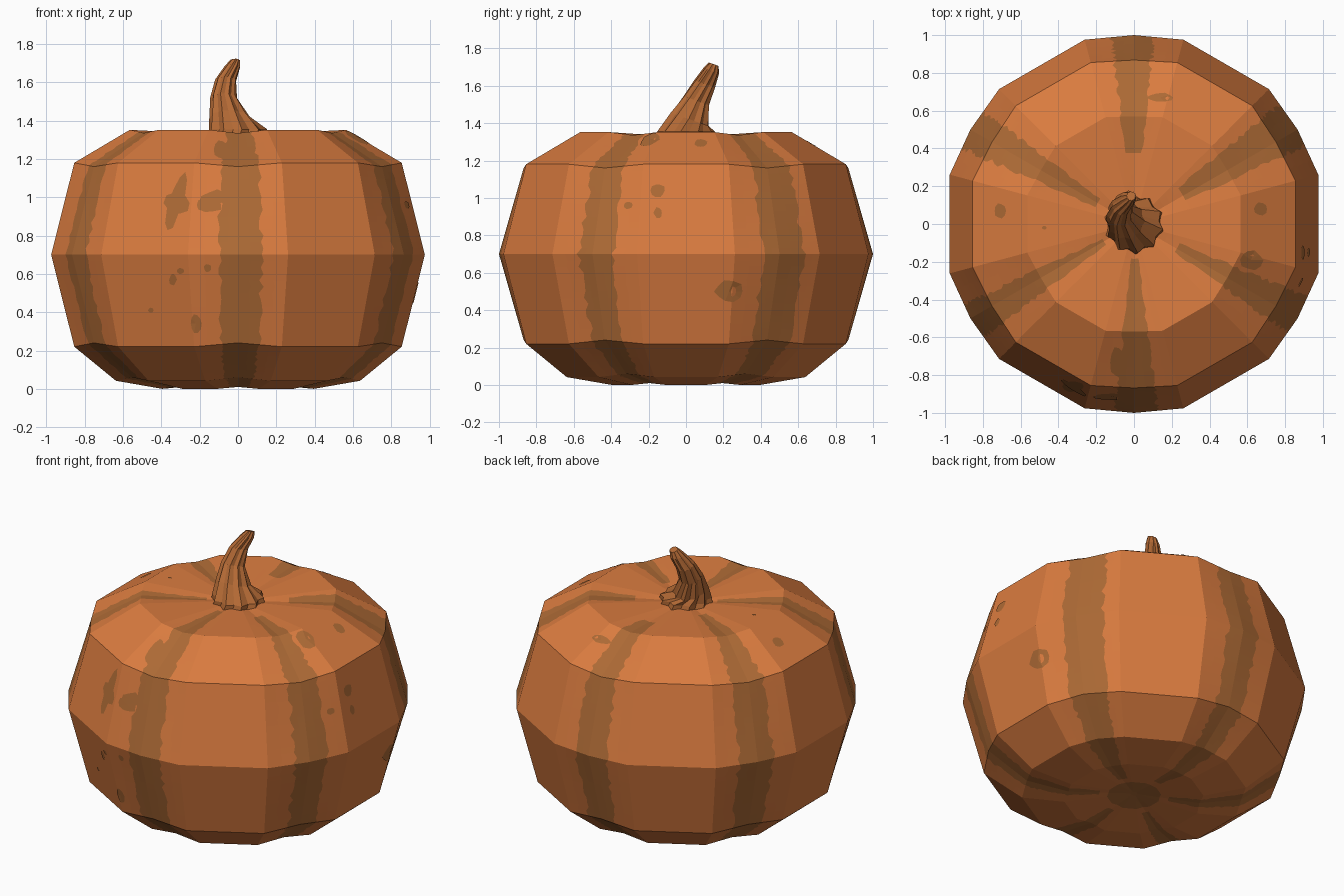
import bpy, bmesh, math, random
from mathutils import Vector
from mathutils.bvhtree import BVHTree

if "Cube" in bpy.data.objects:
    bpy.data.objects.remove(bpy.data.objects["Cube"])

random.seed(4)


def material(name, rgb):
    m = bpy.data.materials.new(name)
    m.diffuse_color = (*rgb, 1)
    m.use_nodes = True
    m.node_tree.nodes["Principled BSDF"].inputs["Base Color"].default_value = m.diffuse_color
    return m


ORANGE = material("pumpkin orange", (0.70, 0.20, 0.05))
BROWN = material("stripe brown", (0.42, 0.145, 0.036))
STEM = material("stem brown", (0.46, 0.145, 0.036))


def finish(name, verts, faces, mats, ids=None):
    me = bpy.data.meshes.new(name)
    me.from_pydata(verts, [], faces)
    for m in mats:
        me.materials.append(m)
    if ids:
        me.polygons.foreach_set("material_index", ids)
    bm = bmesh.new()
    bm.from_mesh(me)
    bmesh.ops.recalc_face_normals(bm, faces=bm.faces)
    bm.to_mesh(me)
    bm.free()
    ob = bpy.data.objects.new(name, me)
    bpy.context.collection.objects.link(ob)
    return ob


# Body: six flat lobes with shallow grooves; profiles are (radius, height)
LOBE = [(.03, 1.325), (.585, 1.352), (.885, 1.18), (1.01, .70),
        (.885, .22), (.66, .042), (.41, 0), (.02, .035)]
GROOVE = [(.03, 1.32), (.57, 1.335), (.868, 1.16), (1.0, .70),
          (.868, .24), (.64, .06), (.39, .01), (.02, .035)]
# groove angle, stripe share clockwise / counter-clockwise, top end radius
STRIPES = [(-90, .38, .48, .15), (-30, .34, .46, .25), (30, .36, .62, .27),
           (90, .40, .45, .35), (150, .45, .42, .20), (210, .30, .46, .17)]
SUB = 14
rows = [(i, j / SUB) for i in range(len(LOBE) - 1) for j in range(SUB)]
rows.append((len(LOBE) - 2, 1.0))


def along(profile, i, t):
    (r0, z0), (r1, z1) = profile[i], profile[i + 1]
    return r0 + (r1 - r0) * t, z0 + (z1 - z0) * t


def polar(r, deg, z):
    a = math.radians(deg)
    return Vector((r * math.cos(a), r * math.sin(a), z))


verts, faces, ids = [], [], []
for i, t in rows:
    g, l = along(GROOVE, i, t), along(LOBE, i, t)
    for deg, wl, wr, end in STRIPES:
        # stripe edges wobble from row to row
        a = max(.1, wl + random.uniform(-.06, .06))
        b = max(.1, wr + random.uniform(-.06, .06))
        mid = polar(g[0], deg, g[1])
        for u in (-1, -(1 + a) / 2, -a, -a / 2, 0, b / 2, b, (1 + b) / 2, 1):
            side = polar(l[0], deg + (15 if u > 0 else -15), l[1])
            verts.append(mid.lerp(side, abs(u)))
NC = 9 * len(STRIPES)
for r in range(len(rows) - 1):
    i, t = rows[r]
    rad = along(LOBE, i, t)[0]
    for c in range(NC):
        d = (c + 1) % NC
        faces.append((r * NC + c, r * NC + d, (r + 1) * NC + d, (r + 1) * NC + c))
        end = STRIPES[c // 9][3] if i < 3 else .22
        painted = 2 <= c % 9 <= 5 and rad > end
        painted = painted or (i > 3 and rad < .16)      # blossom scar below
        ids.append(int(painted))
faces.append(tuple(range(NC)))
ids.append(0)
faces.append(tuple(range((len(rows) - 1) * NC, len(rows) * NC)))
ids.append(1)
body = finish("pumpkin_body", verts, faces, [ORANGE, BROWN], ids)

# Spots: thin blotches projected on the body (view, u, v, half width, half height)
SPOTS = [("front", -.32, .97, .065, .065), ("front", -.15, .96, .07, .04),
         ("front", -.16, .63, .02, .02), ("front", -.34, .57, .02, .03),
         ("front", -.30, .615, .02, .015), ("front", -.455, .41, .014, .014),
         ("front", -.22, .34, .03, .05), ("front", -.09, 1.25, .04, .05),
         ("right", -.15, 1.04, .04, .035), ("right", -.15, .92, .022, .03),
         ("right", -.31, .96, .025, .02), ("right", .23, .50, .075, .06),
         ("top", .67, .08, .035, .035), ("top", .62, -.19, .06, .055),
         ("top", -.71, .07, .03, .04), ("top", .14, .67, .07, .025),
         ("top", -.32, -.86, .06, .03), ("top", -.13, -.91, .07, .012),
         ("top", -.475, -.02, .012, .01)]
AXES = {"front": (Vector((1, 0, 0)), Vector((0, 0, 1)), Vector((0, 1, 0))),
        "right": (Vector((0, 1, 0)), Vector((0, 0, 1)), Vector((-1, 0, 0))),
        "top": (Vector((1, 0, 0)), Vector((0, 1, 0)), Vector((0, 0, -1)))}
tree = BVHTree.FromPolygons([v.co for v in body.data.vertices],
                            [p.vertices for p in body.data.polygons])
verts, faces = [], []
for view, u, v, w, h in SPOTS:
    right, up, look = AXES[view]
    ring = [(0, 0)]
    for k in range(10):
        a, s = math.tau * k / 10, random.uniform(.85, 1.1)
        ring.append((w * s * math.cos(a), h * s * math.sin(a)))
    base = len(verts)
    for du, dv in ring:
        start = right * (u + du) + up * (v + dv) - look * 3
        hit, n, _, _ = tree.ray_cast(start, look)
        verts.append(hit - look * .004)
    for k in range(10):
        faces.append((base, base + 1 + k, base + 1 + (k + 1) % 10))
spots = finish("pumpkin_spots", verts, faces, [BROWN])
# make every blotch face outwards
bm = bmesh.new()
bm.from_mesh(spots.data)
for f in bm.faces:
    f.normal_update()
    if f.normal.dot(f.calc_center_median() - Vector((0, 0, .7))) < 0:
        f.normal_flip()
bm.to_mesh(spots.data)
bm.free()

# Stem: ridged, twisted and leaning; path entries are x, y, z, radius
PATH = [(0, 0, 1.30, .165), (0, 0, 1.355, .155), (-.045, .02, 1.42, .105),
        (-.075, .055, 1.52, .070), (-.065, .10, 1.61, .056),
        (-.03, .135, 1.68, .042), (-.015, .148, 1.715, .026)]
N = 20
verts, faces = [], []
for i, (x, y, z, r) in enumerate(PATH):
    for k in range(N):
        a = math.tau * k / N + i * .13
        q = r * (1.0 if k % 2 else .86)
        # rings tip over with the lean towards the back
        tilt = 0 if i < 2 else .35 * q * math.sin(a)
        verts.append((x + q * math.cos(a), y + q * math.sin(a), z - tilt))
for i in range(len(PATH) - 1):
    for k in range(N):
        j = (k + 1) % N
        faces.append((i * N + k, i * N + j, (i + 1) * N + j, (i + 1) * N + k))
faces.append(tuple(range(N)))
faces.append(tuple(range((len(PATH) - 1) * N, len(PATH) * N)))
finish("stem", verts, faces, [STEM])
